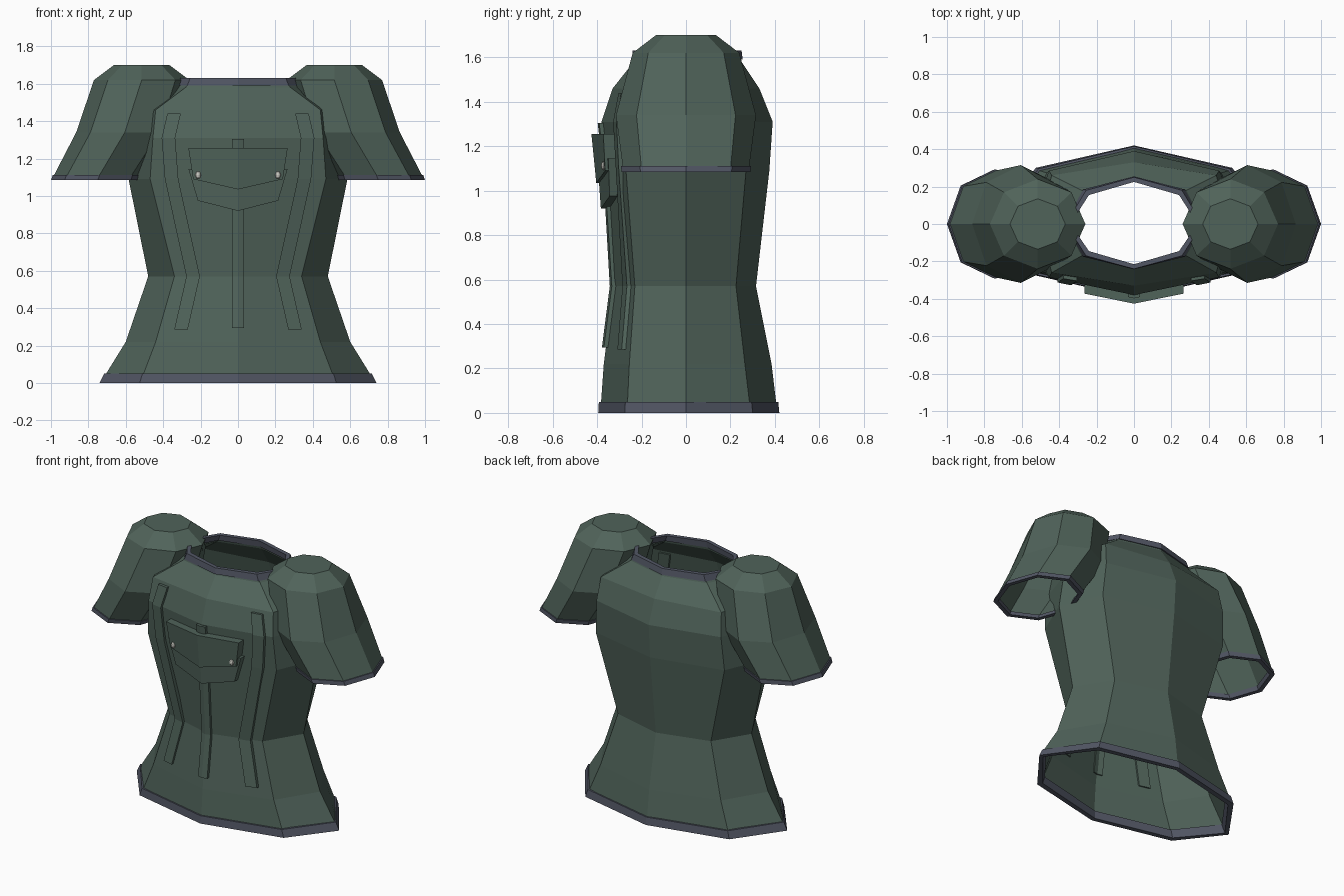
import bpy, bmesh
from math import cos, sin, pi

if "Cube" in bpy.data.objects:
    bpy.data.objects.remove(bpy.data.objects["Cube"])


def material(name, rgb):
    m = bpy.data.materials.new(name)
    m.diffuse_color = (*rgb, 1)
    m.use_nodes = True
    m.node_tree.nodes["Principled BSDF"].inputs["Base Color"].default_value = m.diffuse_color
    return m


GREEN = material("green_cloth", (0.08, 0.125, 0.102))
SLATE = material("slate_trim", (0.085, 0.095, 0.13))
PALE = material("pale_button", (0.6, 0.6, 0.55))


def add_object(name, verts, faces, mat, mirror=False, thickness=0):
    mesh = bpy.data.meshes.new(name)
    mesh.from_pydata(verts, [], faces)
    bm = bmesh.new()
    bm.from_mesh(mesh)
    bmesh.ops.recalc_face_normals(bm, faces=bm.faces)
    bm.to_mesh(mesh)
    bm.free()
    mesh.materials.append(mat)
    ob = bpy.data.objects.new(name, mesh)
    bpy.context.collection.objects.link(ob)
    if thickness:
        s = ob.modifiers.new("thickness", 'SOLIDIFY')
        s.thickness = thickness
        s.offset = -1
    if mirror:
        ob.modifiers.new("mirror", 'MIRROR')
    return ob


def loft(name, rings, mat, closed=False, cap=False, **kw):
    n, r = len(rings[0]), len(rings)
    verts = [p for ring in rings for p in ring]
    faces = []
    for i in range(r if closed else r - 1):
        a, b = i * n, (i + 1) % r * n
        faces += [(a + j, a + (j + 1) % n, b + (j + 1) % n, b + j) for j in range(n)]
    if cap:
        faces.append(tuple(range((r - 1) * n, r * n)))
    return add_object(name, verts, faces, mat, **kw)


# Torso levels: z, front y, corner x, front corner y, side x, back corner y, back y
LEVELS = [
    (0.01, -0.385, 0.52, -0.265, 0.73, 0.29, 0.41),
    (0.22, -0.37, 0.44, -0.255, 0.60, 0.265, 0.385),
    (0.57, -0.325, 0.34, -0.23, 0.48, 0.225, 0.315),
    (1.09, -0.355, 0.47, -0.27, 0.585, 0.27, 0.375),
    (1.31, -0.38, 0.455, -0.285, 0.55, 0.285, 0.39),
    (1.46, -0.33, 0.44, -0.26, 0.51, 0.26, 0.33),
    (1.58, -0.235, 0.28, -0.17, 0.37, 0.18, 0.25),
    (1.62, -0.23, 0.25, -0.16, 0.355, 0.17, 0.24),
]


def level_at(z):
    for a, b in zip(LEVELS, LEVELS[1:]):
        if z <= b[0]:
            t = (z - a[0]) / (b[0] - a[0])
            return [p + (q - p) * t for p, q in zip(a, b)]
    return list(LEVELS[-1])


def torso_ring(z, grow=0.0, at=None):
    _, yf, xc, ycf, xs, ycb, yb = level_at(at if at is not None else z)
    g = grow
    return [(0, yf - g, z), (xc + g * .6, ycf - g, z), (xs + g, 0, z), (xc + g * .6, ycb + g, z),
            (0, yb + g, z), (-xc - g * .6, ycb + g, z), (-xs - g, 0, z), (-xc - g * .6, ycf - g, z)]


def front_y(x, z):
    _, yf, xc, ycf = level_at(z)[:4]
    return yf + (ycf - yf) * abs(x) / xc


# Torso with hem and collar bands
loft("torso", [torso_ring(l[0]) for l in LEVELS], GREEN, thickness=0.012)
loft("bottom_hem", [torso_ring(0, .01, .01), torso_ring(.05, .01), torso_ring(.05, -.02),
                    torso_ring(0, -.02, .01)], SLATE, closed=True)
loft("collar", [torso_ring(1.59, .01, 1.6), torso_ring(1.63, .01), torso_ring(1.63, -.015),
                torso_ring(1.59, -.015, 1.6)], SLATE, closed=True)


# Puffed sleeves with cuffs
def oval(z, cx, rx, ry):
    return [(cx + rx * cos(k * pi / 4), ry * sin(k * pi / 4), z) for k in range(8)]


loft("sleeve", [oval(1.095, .75, .242, .283), oval(1.34, .605, .26, .315),
                oval(1.62, .515, .255, .24), oval(1.70, .515, .148, .135)],
     GREEN, cap=True, mirror=True, thickness=0.012)
loft("sleeve_cuff", [oval(1.085, .75, .25, .29), oval(1.112, .74, .25, .293),
                     oval(1.112, .74, .222, .265), oval(1.085, .75, .222, .262)],
     SLATE, closed=True, mirror=True)


# Raised panels that follow the torso front
def panel(name, rows, height, mirror=False):
    w, h = len(rows[0]), len(rows)
    pts = [p for row in rows for p in row]
    n = len(pts)
    verts = [(x, front_y(x, z) - height, z) for x, z in pts]
    verts += [(x, front_y(x, z) + .02, z) for x, z in pts]
    quads = [(i * w + j, i * w + j + 1, (i + 1) * w + j + 1, (i + 1) * w + j)
             for i in range(h - 1) for j in range(w - 1)]
    faces = quads + [tuple(v + n for v in reversed(q)) for q in quads]
    rim = list(range(w)) + [i * w + w - 1 for i in range(1, h)]
    rim += [(h - 1) * w + j for j in range(w - 2, -1, -1)] + [i * w for i in range(h - 2, 0, -1)]
    faces += [(a, b, b + n, a + n) for a, b in zip(rim, rim[1:] + rim[:1])]
    return add_object(name, verts, faces, GREEN, mirror=mirror)


side_path = [(.342, 1.44), (.372, 1.31), (.355, 1.09), (.24, .57), (.305, .285)]
panel("side_strip", [[(x - .036, z), (x + .036, z)] for x, z in side_path], .018, True)
panel("center_strip", [[(-.033, z), (0, z), (.033, z)] for z in (1.305, 1.09, .57, .295)], .018)
panel("pocket", [[(-.265, 1.145), (0, 1.145), (.265, 1.145)],
                 [(-.215, .975), (0, .92), (.215, .975)]], .038)
panel("pocket_flap", [[(-.265, 1.255), (0, 1.255), (.265, 1.255)],
                      [(-.24, 1.09), (0, 1.035), (.24, 1.09)]], .052)

# Pocket buttons
for side, x in (("left", -.213), ("right", .213)):
    bpy.ops.mesh.primitive_uv_sphere_add(segments=8, ring_count=6, radius=.02,
                                         location=(x, front_y(x, 1.112) - .052, 1.112))
    button = bpy.context.object
    button.name = side + "_button"
    button.scale = (.8, .6, 1)
    button.data.materials.append(PALE)
